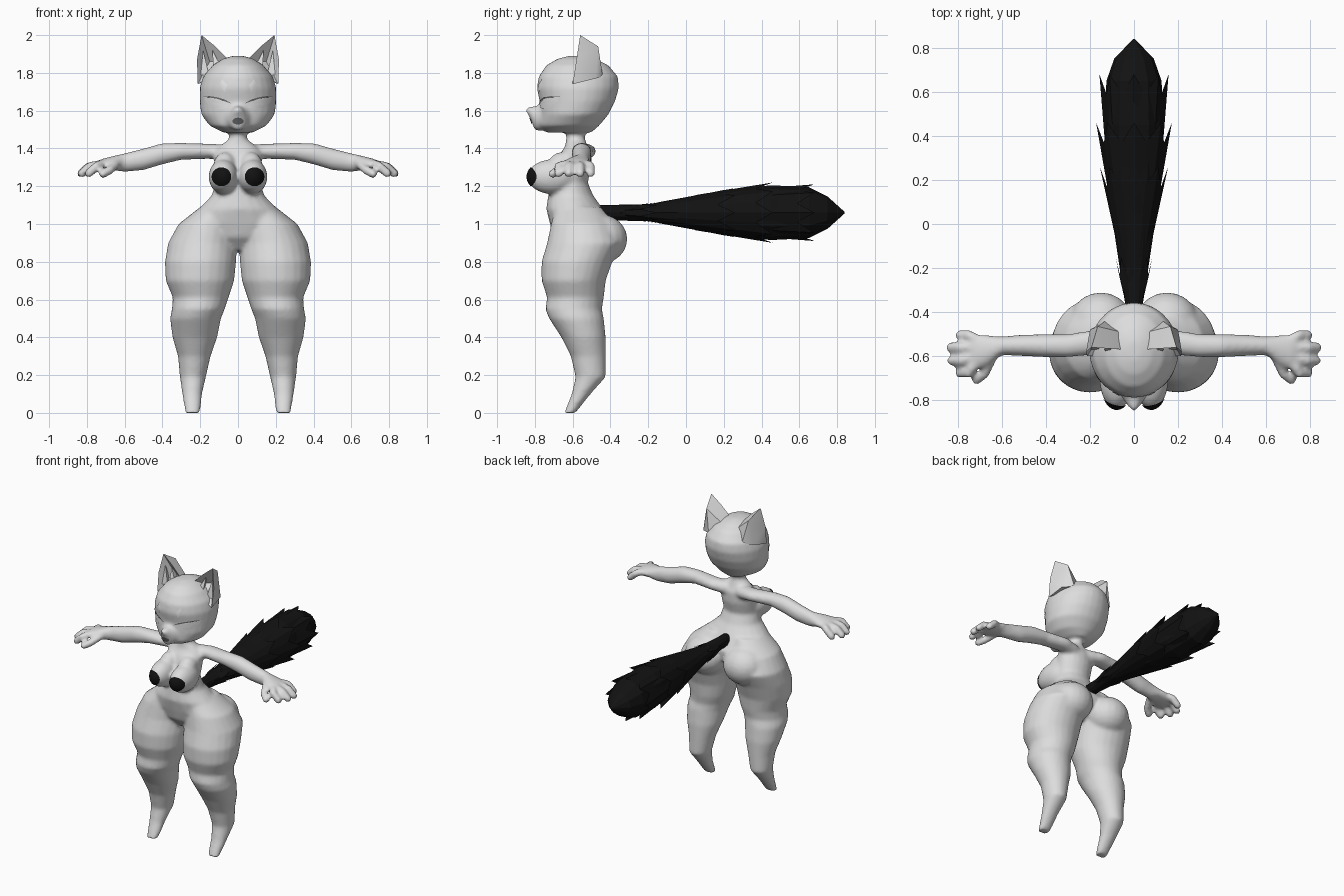
import bpy, bmesh, math
from mathutils import Vector
from mathutils.bvhtree import BVHTree

cube = bpy.data.objects.get("Cube")
if cube:
    bpy.data.objects.remove(cube)


def material(name, value):
    mat = bpy.data.materials.new(name)
    mat.use_nodes = True
    color = (value, value, value, 1)
    mat.diffuse_color = color
    mat.node_tree.nodes["Principled BSDF"].inputs["Base Color"].default_value = color
    return mat


GREY = material("pale grey", 0.72)
WHITE = material("white", 1.0)
DARK = material("dark grey", 0.15)
BLACK = material("black", 0.006)


def finish(name, bm, mat, smooth=None):
    bmesh.ops.recalc_face_normals(bm, faces=bm.faces)
    mesh = bpy.data.meshes.new(name)
    bm.to_mesh(mesh)
    bm.free()
    obj = bpy.data.objects.new(name, mesh)
    bpy.context.collection.objects.link(obj)
    mesh.materials.append(mat)
    if smooth:
        bpy.ops.object.select_all(action='DESELECT')
        obj.select_set(True)
        bpy.context.view_layer.objects.active = obj
        bpy.ops.object.shade_smooth_by_angle(angle=math.radians(smooth))
    return obj


def loft(bm, stations, axis="z", side=1, sides=20):
    """Skin ellipses given as (position, low a, high a, low b, high b)."""
    rings = []
    for t, a0, a1, b0, b1 in stations:
        ring = []
        for i in range(sides):
            ang = math.tau * i / sides
            a = (a0 + a1) / 2 + (a1 - a0) / 2 * math.cos(ang)
            b = (b0 + b1) / 2 + (b1 - b0) / 2 * math.sin(ang)
            x, y, z = {"x": (t, a, b), "y": (a, t, b), "z": (a, b, t)}[axis]
            ring.append(bm.verts.new((x * side, y, z)))
        rings.append(ring)
    for low, high in zip(rings, rings[1:]):
        for i in range(sides):
            j = (i + 1) % sides
            bm.faces.new((low[i], low[j], high[j], high[i]))
    bm.faces.new(rings[0][::-1])
    bm.faces.new(rings[-1])


def ball(bm, center, radii):
    verts = bmesh.ops.create_uvsphere(bm, u_segments=20, v_segments=12, radius=1)["verts"]
    bmesh.ops.scale(bm, vec=radii, verts=verts)
    bmesh.ops.translate(bm, vec=center, verts=verts)


def finger(bm, points, radius):
    """Chain of overlapping balls along a bent finger."""
    for p, q in zip(points, points[1:]):
        for k in range(5):
            ball(bm, Vector(p).lerp(Vector(q), k / 4), (radius,) * 3)


# Torso and neck
body = bmesh.new()
loft(body, [(.86, -.04, .04, -.64, -.5), (.93, -.2, .2, -.7, -.4),
            (1, -.28, .28, -.72, -.39), (1.08, -.21, .21, -.74, -.44),
            (1.15, -.14, .14, -.73, -.49), (1.22, -.12, .12, -.72, -.52),
            (1.3, -.125, .125, -.7, -.5), (1.37, -.13, .13, -.67, -.5),
            (1.41, -.1, .1, -.64, -.52), (1.45, -.047, .047, -.635, -.535),
            (1.56, -.047, .047, -.635, -.53)])

# Head and muzzle
loft(body, [(1.485, -.08, .08, -.74, -.5), (1.52, -.15, .15, -.78, -.46),
            (1.58, -.195, .195, -.775, -.41), (1.65, -.203, .203, -.775, -.375),
            (1.72, -.203, .203, -.79, -.355), (1.78, -.185, .185, -.78, -.36),
            (1.84, -.135, .135, -.74, -.41), (1.875, -.08, .08, -.68, -.48),
            (1.89, -.03, .03, -.62, -.53)], sides=28)
loft(body, [(-.7, -.1, .1, 1.5, 1.64), (-.77, -.065, .065, 1.495, 1.63),
            (-.8, -.045, .045, 1.495, 1.625), (-.825, -.03, .03, 1.56, 1.62),
            (-.848, -.008, .008, 1.595, 1.615)], axis="y")

for s in (1, -1):
    # Leg from the toe to the hip
    loft(body, [(0, .2, .28, -.645, -.585), (.1, .19, .295, -.605, -.505),
                (.19, .17, .308, -.585, -.425), (.3, .145, .318, -.61, -.425),
                (.4, .11, .347, -.66, -.425), (.5, .09, .36, -.725, -.435),
                (.55, .07, .35, -.745, -.445), (.61, .05, .345, -.735, -.435),
                (.7, .02, .383, -.765, -.425), (.8, .01, .387, -.765, -.39),
                (.9, .005, .37, -.735, -.34), (1, .005, .315, -.715, -.38),
                (1.09, .01, .2, -.69, -.45)], side=s, sides=24)
    # Seat and chest
    ball(body, (.15 * s, -.45, .92), (.145, .14, .13))
    ball(body, (.078 * s, -.71, 1.25), (.078, .13, .092))
    ball(body, (.07 * s, -.66, 1.31), (.06, .07, .07))
    # Arm and palm
    loft(body, [(.04, -.6, -.5, 1.33, 1.42), (.15, -.59, -.475, 1.345, 1.425),
                (.3, -.605, -.5, 1.34, 1.43), (.4, -.605, -.5, 1.315, 1.428),
                (.5, -.6, -.502, 1.285, 1.4), (.6, -.595, -.51, 1.275, 1.375),
                (.66, -.64, -.505, 1.285, 1.36), (.72, -.665, -.5, 1.285, 1.345),
                (.755, -.65, -.51, 1.285, 1.325)], axis="x", side=s)
    # Fingers and thumb
    for y, tip_y, reach in ((-.515, -.505, .79), (-.56, -.56, .83),
                            (-.605, -.62, .825), (-.645, -.675, .79)):
        finger(body, [(.73 * s, y, 1.315), ((reach - .04) * s, tip_y, 1.305),
                      (reach * s, tip_y, 1.268)], .024)
    finger(body, [(.65 * s, -.62, 1.31), (.68 * s, -.68, 1.285),
                  (.715 * s, -.705, 1.265)], .024)

# Fuse the body into one smooth skin
skin = finish("body", body, GREY)
remesh = skin.modifiers.new("fuse", 'REMESH')
remesh.mode = 'VOXEL'
remesh.voxel_size = .011
remesh.use_smooth_shade = True
relax = skin.modifiers.new("relax", 'SMOOTH')
relax.factor = .5
relax.iterations = 7
bpy.context.view_layer.update()
surface = BVHTree.FromObject(skin, bpy.context.evaluated_depsgraph_get())


def plate(name, outline, mat, lift=.005):
    """Thin patch draped on the front of the body from an (x, z) outline."""
    bm = bmesh.new()
    count = len(outline)
    mid = sum((Vector(p) for p in outline), Vector((0, 0))) / count

    def drape(p):
        hit = surface.ray_cast(Vector((p.x, -2, p.y)), Vector((0, 1, 0)))[0]
        y = hit.y if hit else -.7
        return bm.verts.new((p.x, y - lift, p.y))

    center = drape(mid)
    previous = None
    for step in (.25, .5, .75, 1):
        ring = [drape(mid.lerp(Vector(p), step)) for p in outline]
        for i in range(count):
            j = (i + 1) % count
            if previous:
                bm.faces.new((previous[i], previous[j], ring[j], ring[i]))
            else:
                bm.faces.new((center, ring[j], ring[i]))
        previous = ring
    obj = finish(name, bm, mat, 60)
    # Keep the visible side turned to the front
    if sum(f.normal.y * f.area for f in obj.data.polygons) > 0:
        obj.data.flip_normals()


def oval(x, z, rx, rz, count=20):
    return [(x + rx * math.cos(math.tau * i / count),
             z + rz * math.sin(math.tau * i / count)) for i in range(count)]


# Face details and chest caps
for s, label in ((1, "left"), (-1, "right")):
    eye = [(.04, 1.635), (.06, 1.615), (.1, 1.608), (.145, 1.62), (.175, 1.65),
           (.18, 1.672), (.15, 1.67), (.11, 1.663), (.07, 1.65)]
    plate(label + "_eye", [(x * s, z) for x, z in eye], WHITE)
    lid = [(.035, 1.638), (.07, 1.651), (.11, 1.664), (.15, 1.671), (.185, 1.674),
           (.15, 1.677), (.11, 1.671), (.07, 1.659)]
    plate(label + "_upper_lid", [(x * s, z) for x, z in lid], DARK, .007)
    mark = [(.055, 1.735), (.085, 1.768), (.098, 1.735), (.072, 1.698)]
    plate(label + "_brow_mark", [(x * s, z) for x, z in mark], WHITE)
    plate(label + "_chest_cap", oval(.088 * s, 1.25, .052, .05), BLACK, .008)
plate("mouth", oval(0, 1.545, .03, .018), DARK)

# Ears: hollow in front, bulging behind
for s, label in ((1, "left"), (-1, "right")):
    bm = bmesh.new()
    shape = dict(outer=(.213, -.6, 1.74), outer_mid=(.217, -.58, 1.87), tip=(.193, -.56, 2),
                 inner_mid=(.12, -.565, 1.94), inner=(.045, -.57, 1.865),
                 base=(.13, -.6, 1.8), hollow=(.15, -.5, 1.86),
                 back_top=(.165, -.465, 1.94), back_low=(.13, -.44, 1.78),
                 back_out=(.2, -.48, 1.77), back_in=(.06, -.49, 1.85))
    v = {k: bm.verts.new((x * s, y, z)) for k, (x, y, z) in shape.items()}
    rim = ("outer", "outer_mid", "tip", "inner_mid", "inner", "base")
    faces = [(a, b, "hollow") for a, b in zip(rim, rim[1:] + rim[:1])]
    faces += [("outer", "outer_mid", "back_out"), ("outer_mid", "back_top", "back_out"),
              ("outer_mid", "tip", "back_top"), ("tip", "inner_mid", "back_top"),
              ("inner_mid", "back_in", "back_top"), ("inner_mid", "inner", "back_in"),
              ("back_top", "back_in", "back_low"), ("back_top", "back_low", "back_out"),
              ("outer", "back_out", "back_low", "base"), ("base", "back_low", "back_in", "inner")]
    for names in faces:
        bm.faces.new([v[n] for n in names])
    finish(label + "_ear", bm, GREY, 45)
    # Pointed fur tufts inside the ear
    bm = bmesh.new()
    for low, high in (((.175, -.57, 1.79), (.185, -.55, 1.92)),
                      ((.11, -.58, 1.83), (.135, -.55, 1.92))):
        a, b = Vector(low), Vector(high)
        points = [a - Vector((.022, 0, 0)), a + Vector((.022, 0, 0)), b,
                  a + Vector((0, .07, .02))]
        q = [bm.verts.new((p.x * s, p.y, p.z)) for p in points]
        for tri in ((0, 1, 2), (0, 2, 3), (1, 2, 3), (0, 1, 3)):
            bm.faces.new([q[i] for i in tri])
    finish(label + "_ear_tuft", bm, GREY)

# Bushy tail: core with overlapping jagged fur layers
bm = bmesh.new()
core = ((-.47, .035, .04), (-.35, .042, .042), (-.2, .065, .045), (0, .095, .08),
        (.2, .12, .12), (.45, .135, .145), (.65, .125, .135), (.75, .09, .085), (.84, .004, .004))
loft(bm, [(y, -w, w, 1.06 - h, 1.06 + h) for y, w, h in core], axis="y", sides=12)
for start, end, w0, w1, h1 in ((-.35, -.15, .04, .083, .055), (-.15, .26, .065, .155, .13),
                               (.05, .46, .1, .172, .16), (.28, .68, .125, .157, .15)):
    rings = ([], [])
    for i in range(16):
        ang = math.tau * i / 16
        c, d = math.cos(ang), math.sin(ang)
        notch = i % 2
        rings[0].append(bm.verts.new((w0 * c, start, 1.06 + w0 * h1 / w1 * d)))
        flare = 1 - .14 * notch
        rings[1].append(bm.verts.new((w1 * c * flare, end - .09 * notch, 1.06 + h1 * d * flare)))
    for i in range(16):
        j = (i + 1) % 16
        bm.faces.new((rings[0][i], rings[0][j], rings[1][j], rings[1][i]))
finish("tail", bm, BLACK)
